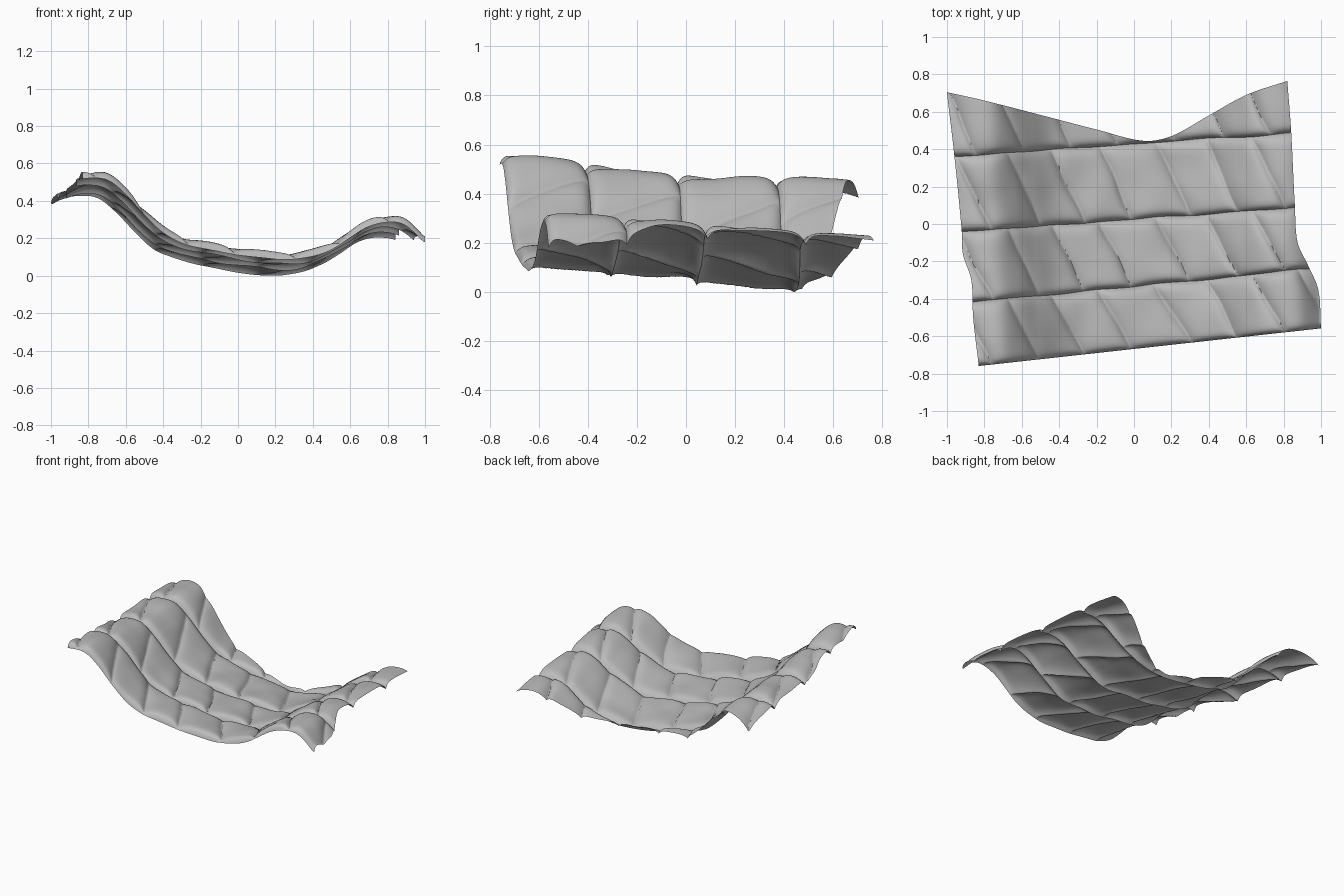
import bpy, bmesh, math
from mathutils import Vector, noise

if "Cube" in bpy.data.objects:
    bpy.data.objects.remove(bpy.data.objects["Cube"], do_unlink=True)


def curve(points):
    """Smooth cubic interpolation through a few points."""
    n = len(points)
    slopes = []
    for i in range(n):
        a, b = points[max(i - 1, 0)], points[min(i + 1, n - 1)]
        slopes.append((b[1] - a[1]) / (b[0] - a[0]))

    def f(x):
        x = min(max(x, points[0][0]), points[-1][0])
        i = 0
        while i < n - 2 and x > points[i + 1][0]:
            i += 1
        (x0, y0), (x1, y1) = points[i], points[i + 1]
        h = x1 - x0
        t = (x - x0) / h
        return ((2*t**3 - 3*t*t + 1) * y0 + (t**3 - 2*t*t + t) * h * slopes[i]
                + (3*t*t - 2*t**3) * y1 + (t**3 - t*t) * h * slopes[i + 1])
    return f


# Outline of the sheet
left_edge = curve([(-0.76, -0.83), (-0.5, -0.86), (-0.3, -0.87), (-0.16, -0.915),
                   (-0.05, -0.92), (0.36, -0.96), (0.70, -1.0)])
right_edge = curve([(-0.56, 1.0), (-0.35, 0.985), (-0.22, 0.93), (-0.1, 0.875),
                    (0.1, 0.86), (0.5, 0.84), (0.76, 0.82)])
back_edge = curve([(-1, 0.705), (-0.8, 0.66), (-0.45, 0.57), (-0.2, 0.505), (0.05, 0.445),
                   (0.2, 0.47), (0.4, 0.58), (0.6, 0.69), (0.82, 0.765)])

# Sag of the sheet from side to side
sag = curve([(-1.0, 0.46), (-0.9, 0.513), (-0.8, 0.54), (-0.7, 0.527), (-0.6, 0.45),
             (-0.5, 0.345), (-0.4, 0.255), (-0.3, 0.205), (-0.2, 0.175), (0, 0.138),
             (0.2, 0.115), (0.3, 0.113), (0.4, 0.13), (0.5, 0.172), (0.6, 0.23),
             (0.7, 0.29), (0.8, 0.317), (0.9, 0.30), (1.0, 0.215)])

# Seams running side to side, front to back: (y at x = 0, slope)
SEAMS = [(-0.668, 0.11), (-0.333, 0.10), (0.027, 0.073), (0.427, 0.07)]
# Slanted cross seams: x at the back of each row
CROSS = [-1.46, -1.20, -0.94, -0.68, -0.44, -0.19, 0.12, 0.38, 0.63, 0.88, 1.14]
SLANT = 0.18
ROW_SHIFT = [0, 0, 0, -0.08]


def seam_y(i, x):
    if i < 4:
        wave = 0.010 * noise.noise(Vector((x * 4, i * 7.3, 1)))
        return SEAMS[i][0] + SEAMS[i][1] * x + (wave if i else 0)
    return seam_y(3, x) + 0.40


def puff(t, front, back):
    """Pillow profile, 0 at both seams and about 1 between them."""
    return (1 - math.exp(-max(t, 0) / front)) * (1 - math.exp(-max(1 - t, 0) / back))


def height(x, y, row, t):
    back = (y + 0.7) / 1.3
    z = sag(x + 0.06 * back) - 0.10 * back
    # The tall side dips more through the middle
    tall = min(max((-0.2 - x) / 0.4, 0), 1)
    z -= 0.030 * tall * math.sin(math.pi * min(max(back, 0), 1)) ** 2
    # Shallow hollow towards the back of the valley
    z -= 0.014 * math.exp(-((x - 0.15) / 0.3) ** 2 - ((y - 0.3) / 0.15) ** 2)
    xc = x - SLANT * (1 - t) - ROW_SHIFT[row]
    xc += 0.02 * noise.noise(Vector((x * 4, y * 4, 3)))
    cross = 0.9
    for a, b in zip(CROSS, CROSS[1:]):
        if a <= xc < b:
            cross = puff((xc - a) / (b - a), 0.17, 0.09)
    quilt = puff(t, 0.04, 0.06) * (0.30 + 0.70 * cross)
    ripple = 0.012 * noise.noise(Vector((x * 5, y * 5, 0)))
    return z - 0.046 * (1 - quilt) + ripple


# Quilted sheet, one strip of quads per row of pillows
NX, NT = 380, 36
bm = bmesh.new()
grid = []
for row in range(4):
    for k in range(NT + 1):
        if row and k == 0:
            continue
        f = k / NT
        f = f - 0.11 * math.sin(2 * math.pi * f)      # finer near the seams
        line = []
        for i in range(NX + 1):
            u = i / NX
            x = -0.9 + 1.8 * u
            for _ in range(4):
                y0 = seam_y(row, x)
                y1 = back_edge(x) if row == 3 else seam_y(row + 1, x)
                y = y0 + (y1 - y0) * f
                x = left_edge(y) * (1 - u) + right_edge(y) * u
            t = (y - y0) / (seam_y(row + 1, x) - y0)
            line.append(bm.verts.new((x, y, height(x, y, row, t))))
        grid.append(line)
for a, b in zip(grid, grid[1:]):
    for i in range(NX):
        bm.faces.new((a[i], a[i + 1], b[i + 1], b[i]))

# Rest the sheet on the ground
low = min(v.co.z for v in bm.verts)
for v in bm.verts:
    v.co.z -= low
mesh = bpy.data.meshes.new("quilted_sheet")
bm.to_mesh(mesh)
bm.free()
sheet = bpy.data.objects.new("quilted_sheet", mesh)
bpy.context.collection.objects.link(sheet)

# Plain grey cloth
mat = bpy.data.materials.new("grey_cloth")
mat.use_nodes = True
colour = (0.5, 0.5, 0.5, 1)
mat.diffuse_color = colour
mat.node_tree.nodes["Principled BSDF"].inputs["Base Color"].default_value = colour
mesh.materials.append(mat)

bpy.ops.object.select_all(action='DESELECT')
sheet.select_set(True)
bpy.context.view_layer.objects.active = sheet
bpy.ops.object.shade_smooth_by_angle(angle=math.radians(50))
